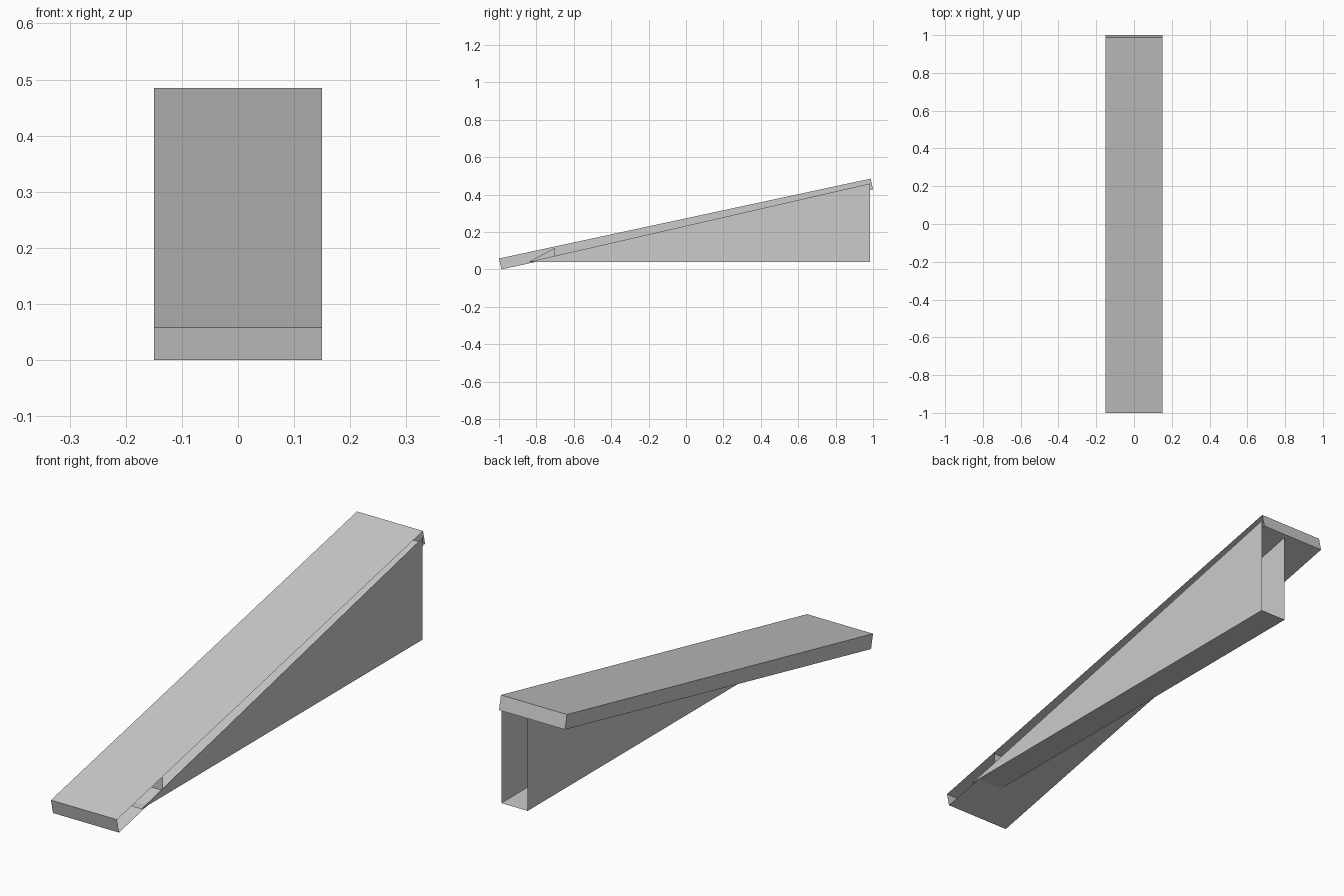
import bpy, bmesh

cube = bpy.data.objects.get("Cube")
if cube:
    bpy.data.objects.remove(cube, do_unlink=True)

grey = bpy.data.materials.new("plain_grey")
grey.use_nodes = True
colour = (0.6, 0.6, 0.6, 1)
grey.diffuse_color = colour
grey.node_tree.nodes["Principled BSDF"].inputs["Base Color"].default_value = colour


def shell(name, profile, x_min, x_max, walls, caps):
    """Sweep a clockwise (y, z) profile along x, keeping only some walls and end caps."""
    bm = bmesh.new()
    left = [bm.verts.new((x_max, y, z)) for y, z in profile]
    right = [bm.verts.new((x_min, y, z)) for y, z in profile]
    for i in walls:
        j = (i + 1) % len(profile)
        bm.faces.new((left[i], left[j], right[j], right[i]))
    if "left" in caps:
        bm.faces.new(left[::-1])
    if "right" in caps:
        bm.faces.new(right)
    loose = [v for v in bm.verts if not v.link_faces]
    bmesh.ops.delete(bm, geom=loose, context='VERTS')
    mesh = bpy.data.meshes.new(name)
    bm.to_mesh(mesh)
    bm.free()
    mesh.materials.append(grey)
    obj = bpy.data.objects.new(name, mesh)
    bpy.context.collection.objects.link(obj)
    return obj


# Sloping plank, hollow and open along its +x edge
shell("ramp_plank", [(-1, 0.058), (0.987, 0.485), (1, 0.428), (-0.987, 0)],
      -0.15, 0.15, walls=range(4), caps=["right"])

# Hollow support under one edge: two sides and a floor, open at the back
shell("ramp_support", [(-0.84, 0.04), (0.985, 0.459), (0.985, 0.04)],
      0.03, 0.15, walls=[2], caps=["left", "right"])

# Small stop inside the low end of the plank
shell("inner_stop", [(-0.84, 0.04), (-0.7, 0.115), (-0.7, 0.063)],
      0.03, 0.15, walls=[1], caps=["right"])
